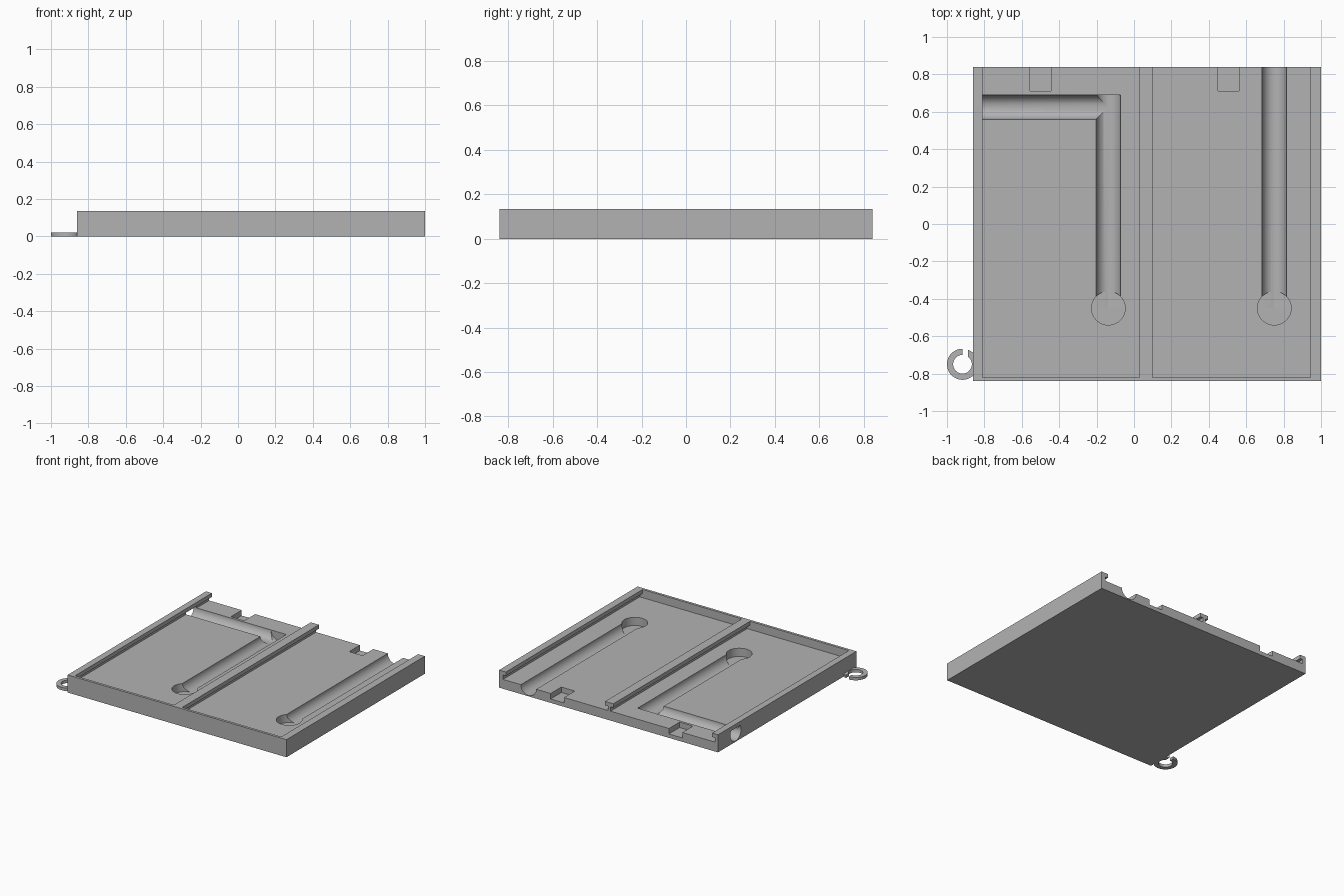
import bpy, bmesh
from math import pi
from mathutils import Matrix, Vector

cube = bpy.data.objects.get("Cube")
if cube:
    bpy.data.objects.remove(cube, do_unlink=True)

grey = bpy.data.materials.new("plain grey")
grey.use_nodes = True
grey.diffuse_color = (0.45, 0.45, 0.45, 1)
grey.node_tree.nodes["Principled BSDF"].inputs["Base Color"].default_value = grey.diffuse_color

TOP, FLOOR, LIP = 0.135, 0.072, 0.105     # rim, tray floor, underside of rail lips
BORE, WELL = 0.065, 0.09                  # groove and well radii


def add_object(name, bm):
    bmesh.ops.recalc_face_normals(bm, faces=bm.faces)
    mesh = bpy.data.meshes.new(name)
    bm.to_mesh(mesh)
    bm.free()
    mesh.materials.append(grey)
    obj = bpy.data.objects.new(name, mesh)
    bpy.context.collection.objects.link(obj)
    return obj


def box(name, low, high):
    low, high = Vector(low), Vector(high)
    bm = bmesh.new()
    bmesh.ops.create_cube(bm, size=1, matrix=Matrix.Translation((low + high) / 2)
                          @ Matrix.Diagonal((*(high - low), 1)))
    return add_object(name, bm)


def rod(name, start, end, radius, clip=None):
    start, end = Vector(start), Vector(end)
    axis = end - start
    bm = bmesh.new()
    bmesh.ops.create_cone(bm, cap_ends=True, segments=64, radius1=radius, radius2=radius,
                          depth=axis.length, matrix=Matrix.Translation((start + end) / 2)
                          @ axis.to_track_quat('Z', 'Y').to_matrix().to_4x4())
    if clip:
        cut = bmesh.ops.bisect_plane(bm, geom=bm.verts[:] + bm.edges[:] + bm.faces[:],
                                     plane_co=(0, 0, clip), plane_no=(0, 0, 1), clear_outer=True)
        edges = [e for e in cut["geom_cut"] if isinstance(e, bmesh.types.BMEdge)]
        bmesh.ops.holes_fill(bm, edges=edges, sides=0)
    return add_object(name, bm)


def pocket(name, left, right, undercut):
    # T-shaped slot that leaves overhanging lips along both sides
    a, b = left - undercut, right + undercut
    profile = [(a, FLOOR), (b, FLOOR), (b, LIP), (right, LIP),
               (right, 0.2), (left, 0.2), (left, LIP), (a, LIP)]
    bm = bmesh.new()
    face = bm.faces.new([bm.verts.new((x, -0.82, z)) for x, z in profile])
    new = bmesh.ops.extrude_face_region(bm, geom=[face])["geom"]
    verts = [v for v in new if isinstance(v, bmesh.types.BMVert)]
    bmesh.ops.translate(bm, verts=verts, vec=(0, 1.75, 0))
    return add_object(name, bm)


def carve(target, cutters):
    bpy.context.view_layer.objects.active = target
    for cutter in cutters:
        mod = target.modifiers.new("cut", 'BOOLEAN')
        mod.operation, mod.solver, mod.object = 'DIFFERENCE', 'EXACT', cutter
        bpy.ops.object.modifier_apply(modifier=mod.name)
        bpy.data.objects.remove(cutter, do_unlink=True)
    bpy.ops.object.select_all(action='DESELECT')
    target.select_set(True)
    bpy.ops.object.shade_smooth_by_angle(angle=pi / 6)


# Tray with two railed bays, each with a groove, a round well and a back notch
tray = box("tray", (-0.86, -0.84, 0), (1, 0.84, TOP))
cutters = [pocket("left_bay", -0.81, 0.03, 0.024), pocket("right_bay", 0.10, 0.943, 0.024)]
for x, groove_end in ((-0.137, 0.69), (0.75, 1)):
    cutters.append(rod("groove", (x, -0.45, FLOOR), (x, groove_end, FLOOR), BORE))
    cutters.append(rod("well", (x, -0.45, 0.009), (x, -0.45, 0.16), WELL))
# Side groove leaving through the wall, below the lip
cutters.append(rod("side_groove", (-1, 0.625, FLOOR), (-0.137, 0.625, FLOOR), BORE, LIP - 0.001))
for x in (-0.5, 0.505):
    cutters.append(box("notch", (x - 0.057, 0.71, 0.03), (x + 0.057, 0.9, 0.1)))
carve(tray, cutters)

# Open ring at the front corner
cx, cy = -0.917, -0.75
ring = rod("corner_ring", (cx, cy, 0), (cx, cy, 0.022), 0.083)
carve(ring, [rod("ring_hole", (cx, cy, -0.1), (cx, cy, 0.1), 0.05),
             box("ring_gap", (cx, cy, -0.1), (cx + 0.03, cy + 0.2, 0.1))])
